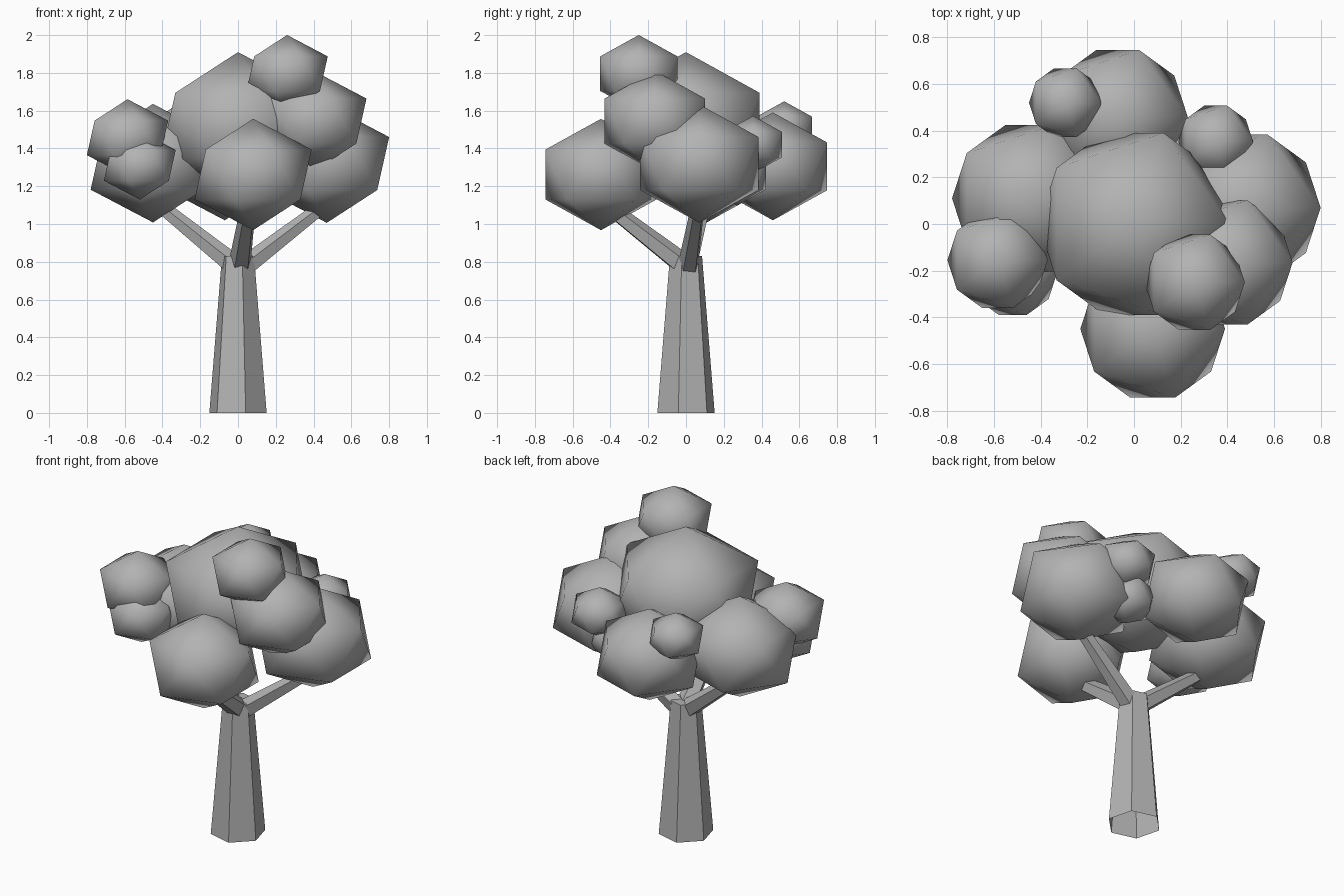
import bpy, bmesh, math
from mathutils import Vector

if "Cube" in bpy.data.objects:
    bpy.data.objects.remove(bpy.data.objects["Cube"])

gray = bpy.data.materials.new("plain_gray")
gray.diffuse_color = (0.45, 0.45, 0.45, 1)
gray.use_nodes = True
gray.node_tree.nodes["Principled BSDF"].inputs["Base Color"].default_value = gray.diffuse_color


def add_object(name, bm, smooth):
    mesh = bpy.data.meshes.new(name)
    for f in bm.faces:
        f.smooth = smooth
    bm.to_mesh(mesh)
    bm.free()
    mesh.materials.append(gray)
    obj = bpy.data.objects.new(name, mesh)
    bpy.context.collection.objects.link(obj)
    return obj


def tapered_limb(name, start, end, r1, r2, sides, turn, cap_top=True):
    """Straight tapering prism, open at its base."""
    start, end = Vector(start), Vector(end)
    axis = end - start
    rot = axis.to_track_quat('Z', 'Y')
    bm = bmesh.new()
    rings = []
    for base, r in ((start, r1), (end, r2)):
        ring = []
        for i in range(sides):
            a = math.radians(turn) + math.tau * i / sides
            ring.append(bm.verts.new(base + rot @ Vector((r * math.cos(a), r * math.sin(a), 0))))
        rings.append(ring)
    low, high = rings
    for i in range(sides):
        j = (i + 1) % sides
        bm.faces.new((low[i], low[j], high[j], high[i]))
    if cap_top:
        bm.faces.new(high)
    return add_object(name, bm, False)


def leaf_clump(name, x, y, z, r):
    """Smooth-shaded, slightly flattened icosahedron; r is the plan radius."""
    radius = r / 0.894
    bm = bmesh.new()
    bmesh.ops.create_icosphere(bm, subdivisions=1, radius=radius)
    for v in bm.verts:
        v.co.z *= 0.85
        v.co += Vector((x, y, z))
    return add_object(name, bm, True)


# Six-sided trunk, axis-aligned so its ring angles stay exact
bm = bmesh.new()
rings = [[bm.verts.new((r * math.cos(math.radians(60 * i - 15)),
                        r * math.sin(math.radians(60 * i - 15)), z)) for i in range(6)]
         for z, r in ((0, 0.157), (0.83, 0.088))]
for i in range(6):
    j = (i + 1) % 6
    bm.faces.new((rings[0][i], rings[0][j], rings[1][j], rings[1][i]))
bm.faces.new(rings[1])
add_object("trunk", bm, False)

# Three branches reaching into the foliage
tapered_limb("branch_right", (0.02, 0.01, 0.76), (0.50, 0.07, 1.13), 0.058, 0.035, 5, 90)
tapered_limb("branch_left", (-0.02, 0.01, 0.78), (-0.48, 0.11, 1.15), 0.058, 0.035, 5, 90)
tapered_limb("branch_front", (0.01, -0.01, 0.78), (0.06, -0.45, 1.12), 0.062, 0.04, 5, 90)

# Foliage: centre x, y, z and plan radius
clumps = {
    "crown_leaves": (0.00, 0.00, 1.52, 0.41),
    "front_leaves": (0.08, -0.45, 1.262, 0.31),
    "left_leaves": (-0.45, 0.11, 1.322, 0.33),
    "right_leaves": (0.47, 0.07, 1.32, 0.33),
    "back_leaves": (-0.07, 0.46, 1.305, 0.30),
    "upper_right_leaves": (0.40, -0.165, 1.545, 0.28),
    "top_small_leaves": (0.26, -0.25, 1.796, 0.215),
    "left_small_leaves": (-0.585, -0.155, 1.456, 0.215),
    "left_lower_small_leaves": (-0.52, -0.21, 1.31, 0.19),
    "right_back_small_leaves": (0.35, 0.355, 1.42, 0.16),
    "right_back_lower_small_leaves": (0.28, 0.27, 1.25, 0.16),
    "back_small_leaves": (-0.295, 0.52, 1.502, 0.155),
}
for name, spec in clumps.items():
    leaf_clump(name, *spec)
